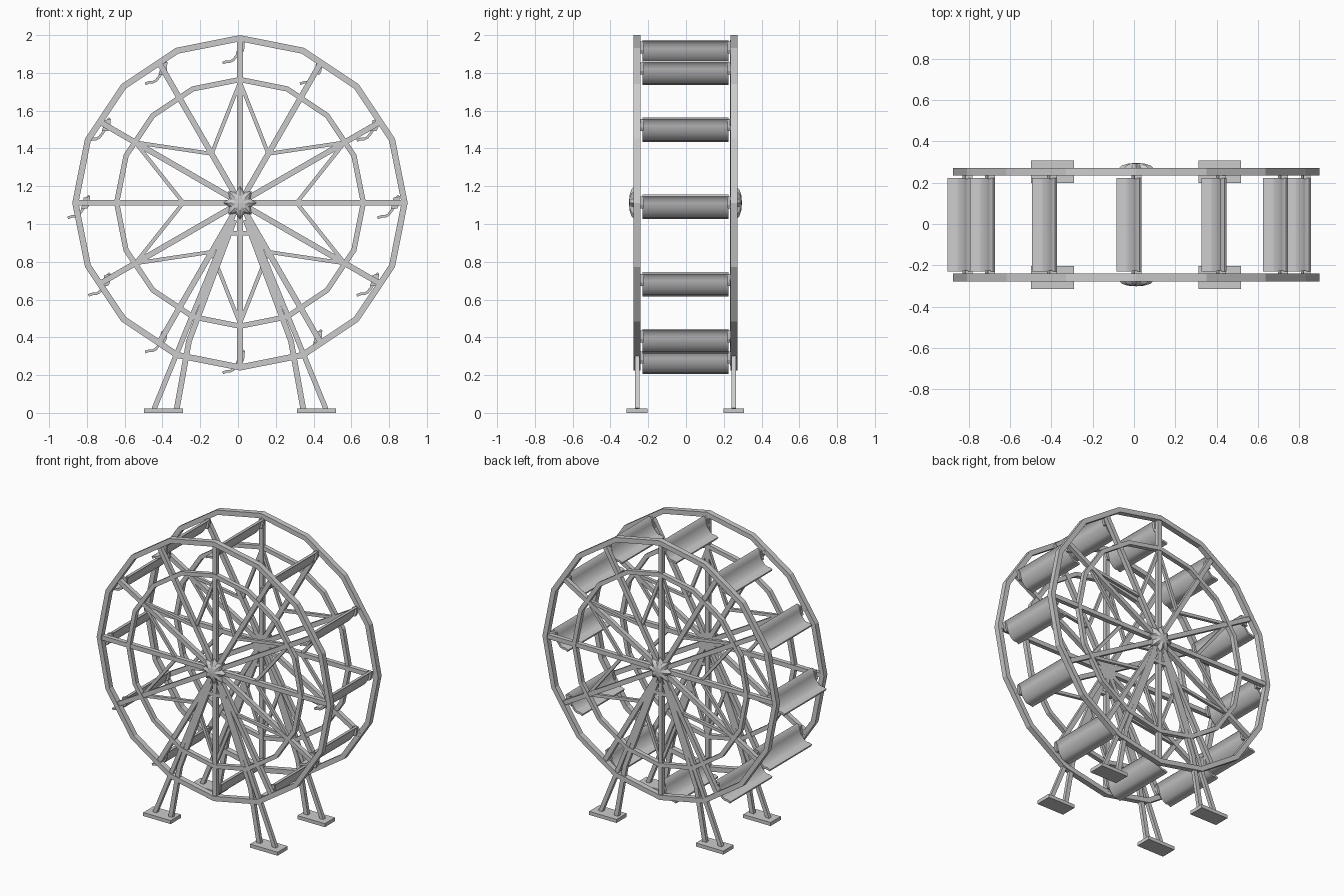
import bpy, bmesh
from math import sin, cos, radians, pi
from mathutils import Vector, Matrix

if "Cube" in bpy.data.objects:
    bpy.data.objects.remove(bpy.data.objects["Cube"])

CX, CY, CZ = 0.0105, -0.003, 1.112   # wheel centre
SIDE = 0.256                         # distance of each wheel frame from the middle


def finish(name, bm, smooth=False):
    bmesh.ops.recalc_face_normals(bm, faces=bm.faces)
    me = bpy.data.meshes.new(name)
    bm.to_mesh(me)
    bm.free()
    ob = bpy.data.objects.new(name, me)
    bpy.context.collection.objects.link(ob)
    if smooth:
        bpy.context.view_layer.objects.active = ob
        ob.select_set(True)
        bpy.ops.object.shade_smooth_by_angle(angle=radians(40))
        ob.select_set(False)
    return ob


def box(bm, centre, size, rot=Matrix()):
    bmesh.ops.create_cube(bm, size=1, matrix=Matrix.Translation(centre) @ rot @ Matrix.Diagonal((*size, 1)))


def bar(bm, a, b, y, w, d):
    """Square bar between two (x, z) points in the plane y."""
    a, b = Vector((a[0], y, a[1])), Vector((b[0], y, b[1]))
    v = b - a
    x = v.normalized()
    yy = Vector((0, 1, 0))
    rot = Matrix((x, yy, x.cross(yy))).transposed().to_4x4()
    box(bm, (a + b) / 2, (v.length, d, w), rot)


def polar(r, deg):
    return CX + r * cos(radians(deg)), CZ + r * sin(radians(deg))


def ring(name, r_out, r_in, y, d, n=16):
    """Faceted rim with a square section."""
    bm = bmesh.new()
    loops = []
    for i in range(n):
        loop = []
        for r, dy in ((r_out, -d), (r_out, d), (r_in, d), (r_in, -d)):
            x, z = polar(r, 90 + 360 * i / n)
            loop.append(bm.verts.new((x, y + dy / 2, z)))
        loops.append(loop)
    for i in range(n):
        p, q = loops[i], loops[(i + 1) % n]
        for k in range(4):
            bm.faces.new((p[k], p[(k + 1) % 4], q[(k + 1) % 4], q[k]))
    return finish(name, bm)


def hub(name, y0, s):
    """Domed eight-pointed star."""
    bm = bmesh.new()
    rows = []
    for f, dy in ((1, -0.015), (1, 0.012), (0.8, 0.03), (0.45, 0.04)):
        row = []
        for i in range(16):
            x, z = polar((0.088 if i % 2 == 0 else 0.06) * f, 22.5 * i)
            row.append(bm.verts.new((x, y0 + s * dy, z)))
        rows.append(row)
    for p, q in zip(rows, rows[1:]):
        for i in range(16):
            j = (i + 1) % 16
            bm.faces.new((p[i], p[j], q[j], q[i]))
    tip = bm.verts.new((CX, y0 + s * 0.043, CZ))
    for i in range(16):
        bm.faces.new((rows[-1][i], rows[-1][(i + 1) % 16], tip))
    bm.faces.new(rows[0])
    return finish(name, bm)


for label, s in (("front", -1), ("back", 1)):
    y = CY + s * SIDE
    # rims
    ring(label + "_outer_rim", 0.888, 0.855, y, 0.037)
    ring(label + "_inner_rim", 0.667, 0.639, y, 0.03)

    # spokes
    bm = bmesh.new()
    for i in range(12):
        bar(bm, (CX, CZ), polar(0.862, 30 * i), y - s * 0.004, 0.03, 0.03)
    finish(label + "_spokes", bm)

    # six-pointed star bracing
    bm = bmesh.new()
    for i in range(12):
        r = (0.3, 0.64)
        bar(bm, polar(r[i % 2], 30 * i), polar(r[(i + 1) % 2], 30 * i + 30), y - s * 0.006, 0.02, 0.02)
    finish(label + "_star_braces", bm)

    hub(label + "_hub", y, s)

    # support legs: a straight outer strut and a bent inner strut on each side
    bm = bmesh.new()
    for m in (-1, 1):
        bar(bm, (CX + m * 0.455, 0.02), (CX + m * 0.025, CZ - 0.04), y, 0.027, 0.024)
        bar(bm, (CX + m * 0.335, 0.02), (CX + m * 0.27, 0.38), y, 0.03, 0.024)
        bar(bm, (CX + m * 0.274, 0.37), (CX + m * 0.03, CZ - 0.09), y, 0.03, 0.024)
    bar(bm, (CX - 0.09, 0.95), (CX + 0.09, 0.95), y, 0.024, 0.024)
    finish(label + "_legs", bm)

    # foot plates
    bm = bmesh.new()
    for m in (-1, 1):
        box(bm, (CX + m * 0.405, y, 0.012), (0.208, 0.11, 0.024))
    finish(label + "_feet", bm)

# seat cross-section: backrest top down to front lip
PATH = [(0.022, 0.038), (0.006, 0.022), (0.001, 0.0), (-0.006, -0.024), (-0.02, -0.045),
        (-0.036, -0.064), (-0.052, -0.072), (-0.07, -0.072), (-0.092, -0.08)]
T = 0.014


def seat(name, cx, cz):
    bm = bmesh.new()
    pts = [Vector(p) for p in PATH]
    outline_a, outline_b = [], []
    for i, p in enumerate(pts):
        t = (pts[min(i + 1, len(pts) - 1)] - pts[max(i - 1, 0)]).normalized()
        n = Vector((-t.y, t.x)) * T / 2
        outline_a.append(p + n)
        outline_b.append(p - n)
    ends = []
    for y in (CY - 0.227, CY + 0.227):
        ends.append([[bm.verts.new((cx + p.x, y, cz + p.y)) for p in o] for o in (outline_a, outline_b)])
    (a0, b0), (a1, b1) = ends
    for i in range(len(pts) - 1):
        bm.faces.new((a0[i], a0[i + 1], a1[i + 1], a1[i]))
        bm.faces.new((b0[i], b1[i], b1[i + 1], b0[i + 1]))
        bm.faces.new((a0[i], b0[i], b0[i + 1], a0[i + 1]))
        bm.faces.new((a1[i], a1[i + 1], b1[i + 1], b1[i]))
    for i in (0, -1):
        bm.faces.new((a0[i], a1[i], b1[i], b0[i]))
    finish(name, bm, smooth=True)
    # end brackets tying the seat to the spokes
    bm = bmesh.new()
    for s in (-1, 1):
        shape = [(0.026, 0.034), (0.022, -0.012), (0.012, -0.03), (-0.022, -0.03), (-0.012, 0.0), (-0.008, 0.028)]
        loops = [[bm.verts.new((cx + u, CY + s * yy, cz + w)) for u, w in shape] for yy in (0.222, 0.24)]
        bm.faces.new(loops[0])
        bm.faces.new(loops[1])
        for i in range(len(shape)):
            j = (i + 1) % len(shape)
            bm.faces.new((loops[0][i], loops[0][j], loops[1][j], loops[1][i]))
    finish(name + "_brackets", bm)


for i in range(12):
    seat(f"seat_{i + 1}", *polar(0.82, 30 * i))
